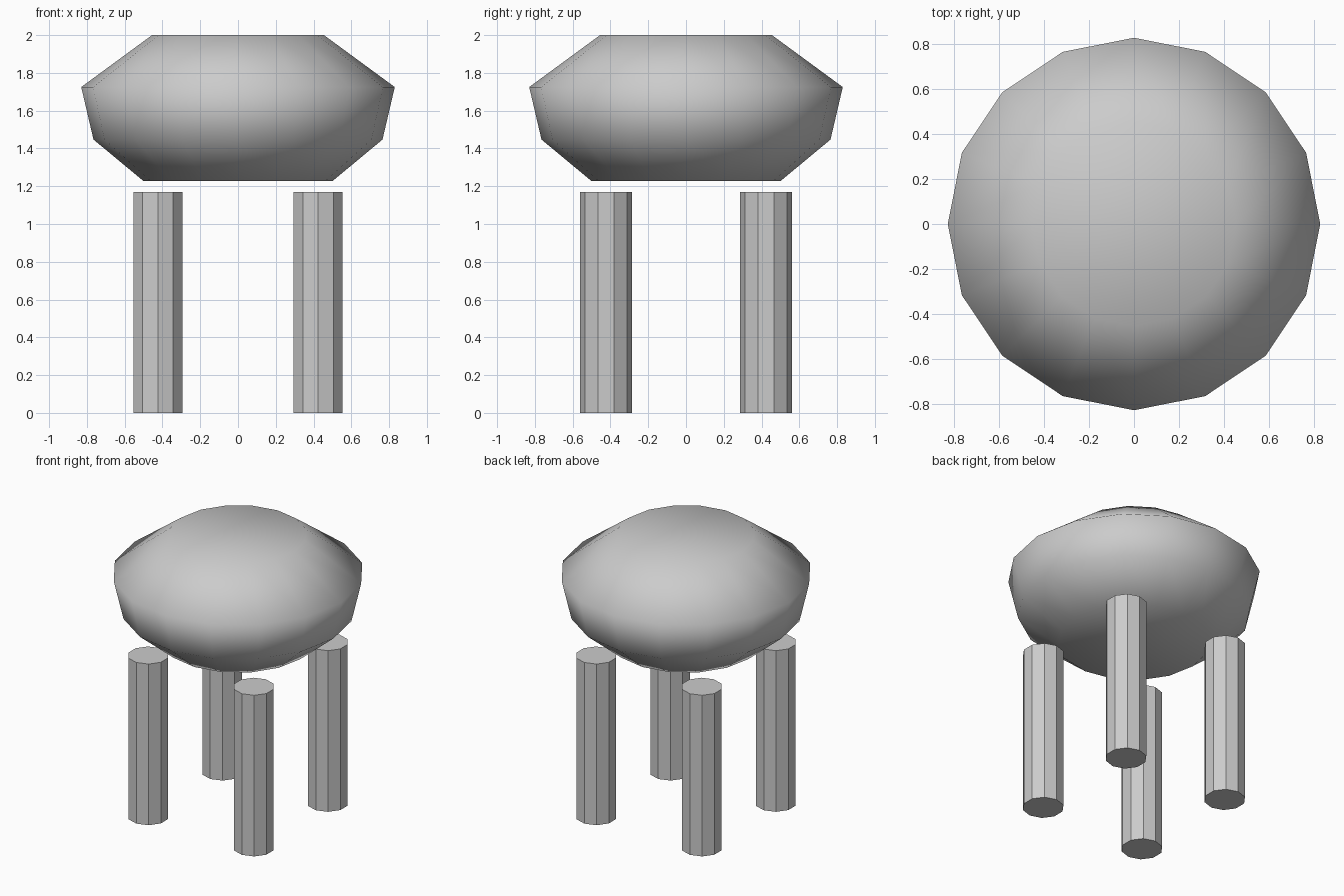
import bpy, bmesh
from math import sin, cos, tau

if "Cube" in bpy.data.objects:
    bpy.data.objects.remove(bpy.data.objects["Cube"])


def lathe(name, profile, sides, loc=(0, 0, 0), smooth=False):
    """Stack rings of (radius, z), bridge them and cap both ends."""
    bm = bmesh.new()
    rings = [[bm.verts.new((r * sin(tau * i / sides), r * cos(tau * i / sides), z))
              for i in range(sides)] for r, z in profile]
    for a, b in zip(rings, rings[1:]):
        for i in range(sides):
            j = (i + 1) % sides
            bm.faces.new((a[i], a[j], b[j], b[i]))
    bm.faces.new(rings[0])
    bm.faces.new(rings[-1])
    bmesh.ops.recalc_face_normals(bm, faces=bm.faces[:])
    for f in bm.faces:
        f.smooth = smooth
    mesh = bpy.data.meshes.new(name)
    bm.to_mesh(mesh)
    bm.free()
    obj = bpy.data.objects.new(name, mesh)
    obj.location = loc
    bpy.context.collection.objects.link(obj)
    return obj


# Faceted outline, smooth-shaded cushion floating just above the legs
lathe("seat_cushion", [(0.50, 1.227), (0.765, 1.447), (0.83, 1.725), (0.455, 2.0)],
      16, smooth=True)

# Four ten-sided legs
for side_y, depth in ((-1, "front"), (1, "back")):
    for side_x, side in ((-1, "left"), (1, "right")):
        lathe(f"{depth}_{side}_leg", [(0.137, 0), (0.137, 1.17)], 10,
              (0.424 * side_x, 0.424 * side_y, 0))
